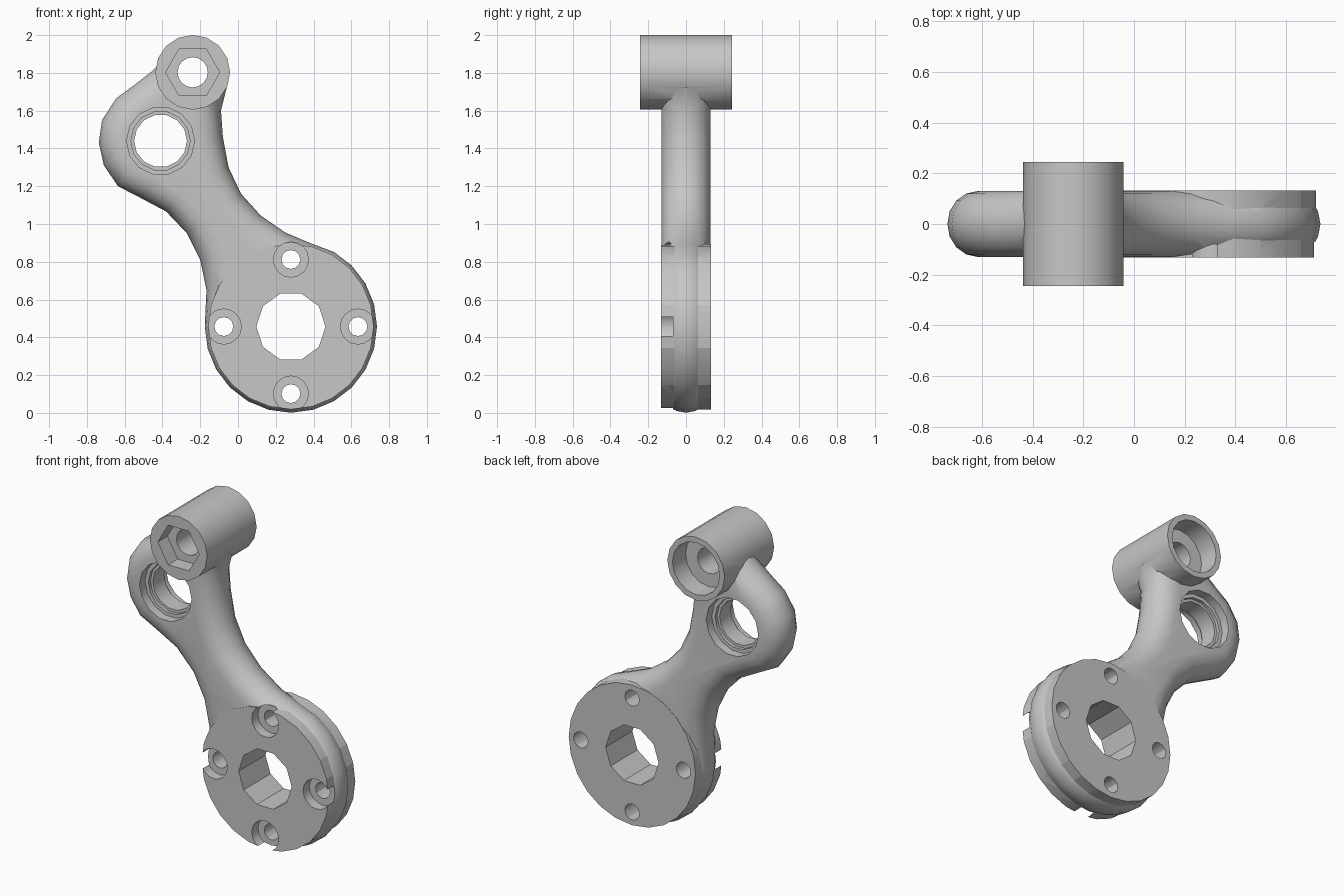
import bpy, bmesh
from math import sin, cos, pi, radians
from mathutils import Vector

cube = bpy.data.objects.get("Cube")
if cube:
    bpy.data.objects.remove(cube, do_unlink=True)

COLOUR = (0.57, 0.57, 0.57, 1)
grey = bpy.data.materials.new("plain grey")
grey.use_nodes = True
grey.diffuse_color = COLOUR
grey.node_tree.nodes["Principled BSDF"].inputs["Base Color"].default_value = COLOUR


def loft(name, rings):
    """Closed solid through rings of (x, y, z) points, with flat end caps."""
    bm = bmesh.new()
    loops = [[bm.verts.new(p) for p in ring] for ring in rings]
    n = len(loops[0])
    for a, b in zip(loops, loops[1:]):
        for i in range(n):
            j = (i + 1) % n
            bm.faces.new((a[i], a[j], b[j], b[i]))
    bm.faces.new(loops[0][::-1])
    bm.faces.new(loops[-1])
    bm.normal_update()
    bmesh.ops.recalc_face_normals(bm, faces=bm.faces)
    mesh = bpy.data.meshes.new(name)
    bm.to_mesh(mesh)
    bm.free()
    mesh.materials.append(grey)
    obj = bpy.data.objects.new(name, mesh)
    bpy.context.collection.objects.link(obj)
    return obj


def cylinder(name, centre, r, y0, y1, sides):
    x, z = centre
    circle = [(x + r * cos(2 * pi * i / sides), z + r * sin(2 * pi * i / sides)) for i in range(sides)]
    return loft(name, [[(u, y, w) for u, w in circle] for y in (y0, y1)])


def combine(target, tool, operation):
    mod = target.modifiers.new(tool.name, "BOOLEAN")
    mod.operation = operation
    mod.solver = "EXACT"
    mod.object = tool
    bpy.context.view_layer.objects.active = target
    bpy.ops.object.modifier_apply(modifier=mod.name)
    bpy.data.objects.remove(tool, do_unlink=True)


BARREL = (-0.24, 1.803)
EYE = (-0.41, 1.44)
DISC = (0.28, 0.457)

# Arm outline, clockwise: barrel end, right edge, rim of the disc, left edge, lobe
right_edge = [(-0.24, 1.93), (-0.11, 1.86), (-0.06, 1.72), (-0.09, 1.6), (-0.08, 1.46),
              (-0.05, 1.3), (0.016, 1.16), (0.12, 1.045), (0.25, 0.955), (0.38, 0.9)]
rim = [(DISC[0] + 0.456 * cos(radians(a)), DISC[1] + 0.456 * sin(radians(a)))
       for a in range(60, -181, -15)]
left_edge = [(-0.167, 0.65), (-0.2, 0.81), (-0.27, 0.95), (-0.38, 1.066), (-0.51, 1.135),
             (-0.635, 1.2), (-0.71, 1.31), (-0.737, 1.43), (-0.72, 1.55), (-0.645, 1.665),
             (-0.55, 1.735), (-0.46, 1.805), (-0.39, 1.87)]
outline = [Vector(p) for p in right_edge + rim + left_edge]


def inset(distance):
    result = []
    for i, p in enumerate(outline):
        t = (outline[(i + 1) % len(outline)] - outline[i - 1]).normalized()
        result.append(p + Vector((t.y, -t.x)) * distance)
    return result


# Arm with a rounded edge all the way round
rings = []
for step in range(-4, 5):
    a = step * pi / 8
    rings.append([(p.x, 0.13 * sin(a), p.y) for p in inset(0.12 * (1 - cos(a)))])
lever = loft("lever_arm", rings)

# Flat mounting disc and cross barrel
combine(lever, cylinder("mounting_disc", DISC, 0.438, -0.132, 0.132, 24), "UNION")
combine(lever, cylinder("cross_barrel", BARREL, 0.198, -0.244, 0.244, 16), "UNION")

# Cuts: centre, radius, start and end depth, number of sides
cuts = [
    (BARREL, 0.143, -0.3, -0.15, 6),     # hex pocket
    (BARREL, 0.08, -0.3, 0.3, 16),       # barrel hole
    (BARREL, 0.163, 0.115, 0.3, 16),     # rear barrel bore
    (EYE, 0.14, -0.3, 0.3, 14),          # eye hole
    (DISC, 0.183, -0.3, 0.3, 10),        # disc centre hole
]
for side in (-1, 1):                     # stepped seats of the eye
    cuts += [(EYE, 0.18, *sorted((0.075 * side, 0.3 * side)), 14),
             (EYE, 0.157, *sorted((0.055 * side, 0.3 * side)), 14)]
for k in range(4):                       # bolt holes with open counterbores
    spot = (DISC[0] + 0.355 * cos(k * pi / 2), DISC[1] + 0.355 * sin(k * pi / 2))
    cuts += [(spot, 0.093, -0.3, -0.07, 16), (spot, 0.05, -0.3, 0.3, 12)]
for cut in cuts:
    combine(lever, cylinder("cutter", *cut), "DIFFERENCE")

# One colour, smooth where gentle and sharp at the cut edges
lever.data.materials.clear()
lever.data.materials.append(grey)
for poly in lever.data.polygons:
    poly.material_index = 0
bpy.ops.object.select_all(action="DESELECT")
lever.select_set(True)
bpy.context.view_layer.objects.active = lever
bpy.ops.object.shade_smooth_by_angle(angle=radians(30))
